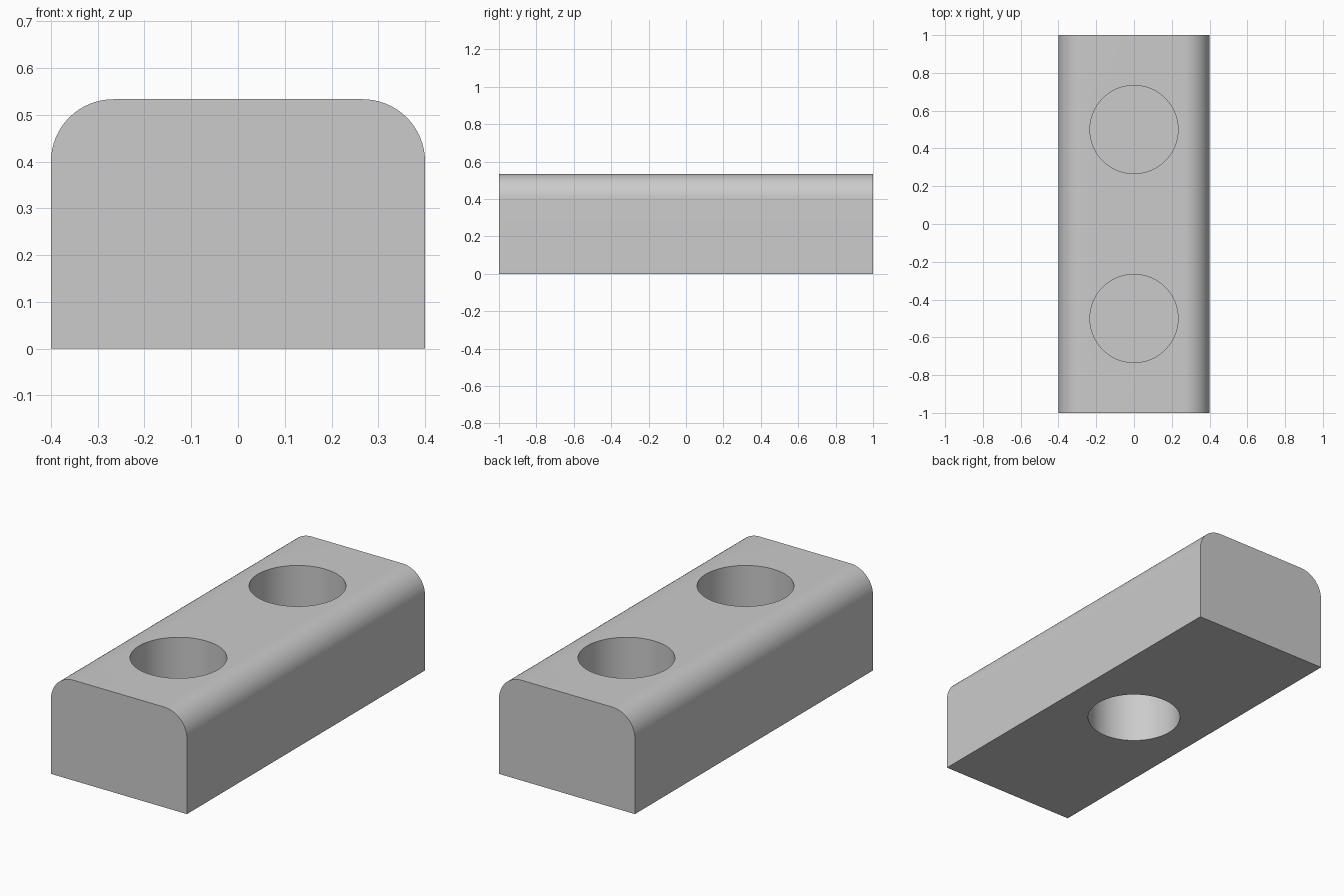
import bpy
import bmesh

WIDTH, LENGTH, HEIGHT = 0.8, 2.0, 0.5333
FILLET = 0.1333
HOLE_RADIUS, HOLE_DEPTH = 0.2333, 0.33

default = bpy.data.objects.get("Cube")
if default:
    bpy.data.objects.remove(default, do_unlink=True)

grey = bpy.data.materials.new("light grey")
grey.use_nodes = True
colour = (0.6, 0.6, 0.6, 1.0)
grey.diffuse_color = colour
grey.node_tree.nodes["Principled BSDF"].inputs["Base Color"].default_value = colour

# Block with its two long top edges rounded
bm = bmesh.new()
bmesh.ops.create_cube(bm, size=1)
for v in bm.verts:
    v.co = (v.co.x * WIDTH, v.co.y * LENGTH, (v.co.z + 0.5) * HEIGHT)
long_top = [e for e in bm.edges if all(v.co.z > HEIGHT / 2 for v in e.verts)
            and abs(e.verts[0].co.y - e.verts[1].co.y) > 1]
bmesh.ops.bevel(bm, geom=long_top, offset=FILLET, offset_type='OFFSET',
                segments=16, profile=0.5, affect='EDGES')
mesh = bpy.data.meshes.new("block")
bm.to_mesh(mesh)
bm.free()
block = bpy.data.objects.new("block", mesh)
bpy.context.collection.objects.link(block)
mesh.materials.append(grey)


def cut_hole(y, rim_z):
    """Sink a blind round hole whose depth is measured from the face at rim_z."""
    bpy.ops.mesh.primitive_cylinder_add(vertices=96, radius=HOLE_RADIUS,
                                        depth=2 * HOLE_DEPTH, location=(0, y, rim_z))
    cutter = bpy.context.object
    cutter.name = "hole_cutter"
    cutter.hide_render = True
    cutter.data.materials.append(grey)
    bpy.context.view_layer.objects.active = block
    mod = block.modifiers.new("hole", 'BOOLEAN')
    mod.operation, mod.solver, mod.object = 'DIFFERENCE', 'EXACT', cutter
    bpy.ops.object.modifier_apply(modifier=mod.name)
    bpy.data.objects.remove(cutter, do_unlink=True)


# Two holes in the top, one in the middle of the underside
for y in (-0.5, 0.5):
    cut_hole(y, HEIGHT)
cut_hole(0, 0)

# Smooth curved surfaces, sharp rims
bpy.ops.object.select_all(action='DESELECT')
block.select_set(True)
bpy.context.view_layer.objects.active = block
bpy.ops.object.shade_smooth_by_angle(angle=0.5)
